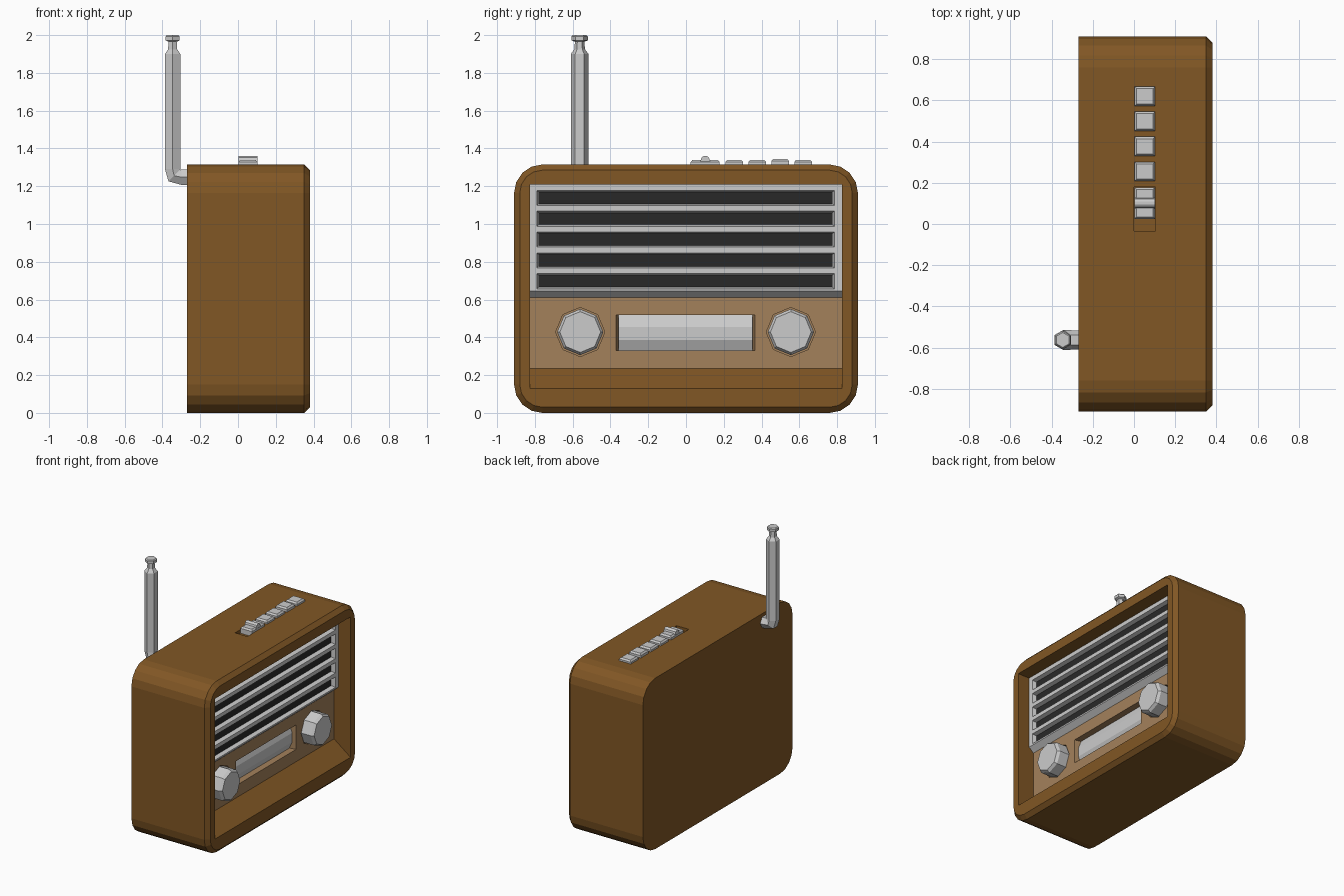
import bpy, bmesh
from math import sin, cos, pi, radians

if "Cube" in bpy.data.objects:
    bpy.data.objects.remove(bpy.data.objects["Cube"])


def material(name, rgb):
    m = bpy.data.materials.new(name)
    m.diffuse_color = (*rgb, 1)
    m.use_nodes = True
    m.node_tree.nodes["Principled BSDF"].inputs["Base Color"].default_value = m.diffuse_color
    return m


WOOD = material("wood", (0.22, 0.095, 0.018))
TAN = material("tan_panel", (0.37, 0.22, 0.105))
DARK = material("dark_slot", (0.022, 0.022, 0.022))


def loft(name, rings, mat=None):
    """Skin a list of equal-length point rings and cap both ends."""
    bm = bmesh.new()
    loops = [[bm.verts.new(p) for p in r] for r in rings]
    n = len(loops[0])
    for a, b in zip(loops, loops[1:]):
        for i in range(n):
            j = (i + 1) % n
            bm.faces.new((a[i], a[j], b[j], b[i]))
    bm.faces.new(loops[0][::-1])
    bm.faces.new(loops[-1])
    bmesh.ops.recalc_face_normals(bm, faces=bm.faces)
    me = bpy.data.meshes.new(name)
    bm.to_mesh(me)
    bm.free()
    ob = bpy.data.objects.new(name, me)
    bpy.context.collection.objects.link(ob)
    if mat:
        me.materials.append(mat)
    return ob


def rect_x(x, y0, y1, z0, z1):
    return [(x, y0, z0), (x, y1, z0), (x, y1, z1), (x, y0, z1)]


def rect_z(z, x0, x1, y0, y1):
    return [(x0, y0, z), (x1, y0, z), (x1, y1, z), (x0, y1, z)]


def extrude_y(name, profile, y0, y1, mat=None):
    return loft(name, [[(x, y, z) for x, z in profile] for y in (y0, y1)], mat)


def octagon(x, y, z, r):
    return [(x, y + r * cos(i * pi / 4), z + r * sin(i * pi / 4)) for i in range(8)]


def cut(ob, cutter):
    mod = ob.modifiers.new("cut", "BOOLEAN")
    mod.operation = "DIFFERENCE"
    mod.solver = "EXACT"
    mod.object = cutter
    bpy.context.view_layer.objects.active = ob
    bpy.ops.object.modifier_apply(modifier=mod.name)
    bpy.data.objects.remove(cutter)


def rounded(x, inset, seg=4):
    """Rounded cabinet outline at depth x."""
    r, pts = 0.15 - inset, []
    for k, (cy, cz) in enumerate([(0.76, 1.165), (-0.76, 1.165), (-0.76, 0.15), (0.76, 0.15)]):
        for i in range(seg + 1):
            a = (k + i / seg) * pi / 2
            pts.append((x, cy + r * cos(a), cz + r * sin(a)))
    return pts


# Cabinet with chamfered front rim, sloped-floor recess and switch slot
cabinet = loft("cabinet", [rounded(-0.27, 0), rounded(0.35, 0), rounded(0.38, 0.03)], WOOD)
cut(cabinet, extrude_y("recess_cutter", [(0.15, 0.235), (0.24, 0.235), (0.38, 0.13), (0.5, 0.04),
                                         (0.5, 1.21), (0.15, 1.21)], -0.825, 0.825))
cut(cabinet, loft("slot_cutter", [rect_z(1.29, 0, 0.105, -0.035, 0.18),
                                  rect_z(1.4, 0, 0.105, -0.035, 0.18)]))

# Tan front panel with dial window and knob sockets
panel = loft("front_panel", [rect_x(0.15, -0.825, 0.825, 0.235, 1.21),
                             rect_x(0.24, -0.825, 0.825, 0.235, 1.21)], TAN)
cut(panel, loft("window_cutter", [rect_x(0.17, -0.355, 0.35, 0.33, 0.518),
                                  rect_x(0.24, -0.37, 0.365, 0.33, 0.518),
                                  rect_x(0.3, -0.37, 0.365, 0.33, 0.518)]))
KNOBS = (("left", -0.56), ("right", 0.555))
for side, y in KNOBS:
    cut(panel, loft("socket_cutter", [octagon(0.215, y, 0.428, 0.13), octagon(0.3, y, 0.428, 0.13)]))

# Dial drum and knobs
extrude_y("dial_drum", [(0.16, 0.33), (0.19, 0.33), (0.215, 0.385), (0.215, 0.455),
                        (0.19, 0.518), (0.16, 0.518)], -0.357, 0.352)
for side, y in KNOBS:
    loft(side + "_knob", [octagon(x, y, 0.428, r) for x, r in
                          ((0.205, 0.122), (0.315, 0.122), (0.335, 0.108))])

# Speaker grille with five slots
grille = extrude_y("grille", [(0.22, 0.61), (0.24, 0.61), (0.28, 0.645), (0.28, 1.21), (0.22, 1.21)],
                   -0.825, 0.825)
for i in range(5):
    z = 0.697 + i * 0.1103
    cut(grille, loft("grille_cutter", [rect_x(0.245, -0.78, 0.775, z - 0.03, z + 0.03),
                                       rect_x(0.28, -0.79, 0.785, z - 0.04, z + 0.04),
                                       rect_x(0.32, -0.79, 0.785, z - 0.04, z + 0.04)]))
    loft(f"grille_slot_{i + 1}", [rect_x(0.235, -0.778, 0.773, z - 0.031, z + 0.031),
                                  rect_x(0.25, -0.778, 0.773, z - 0.031, z + 0.031)], DARK)


# Top buttons and sliding switch
def key(name, y0, y1, top):
    loft(name, [rect_z(1.28, 0.003, 0.102, y0, y1), rect_z(top - 0.012, 0.003, 0.102, y0, y1),
                rect_z(top, 0.013, 0.092, y0 + 0.01, y1 - 0.01)])


for i, top in enumerate((1.34, 1.34, 1.345, 1.34)):
    y = 0.255 + i * 0.1217
    key(f"button_{i + 1}", y - 0.047, y + 0.047, top)
key("switch", 0.025, 0.178, 1.34)
ridge = [(0.075, 1.33), (0.083, 1.353), (0.095, 1.361), (0.109, 1.361), (0.121, 1.353), (0.129, 1.33)]
loft("switch_ridge", [[(x, y, z) for y, z in ridge] for x in (0.003, 0.102)])


# Bent six-sided antenna: x, z, tilt of ring, radius
def hexagon(x, z, tilt, r):
    t = radians(tilt)
    out = []
    for i in range(6):
        a = i * pi / 3
        u = r * sin(a)
        out.append((x + u * cos(t), -0.563 + r * cos(a), z + u * sin(t)))
    return out


AX = -0.346
loft("antenna", [hexagon(*p) for p in (
    (-0.255, 1.248, 90, 0.047), (-0.30, 1.248, 90, 0.047), (-0.338, 1.256, 45, 0.049),
    (AX, 1.29, 0, 0.047), (AX, 1.9, 0, 0.047), (AX, 1.925, 0, 0.028), (AX, 1.965, 0, 0.025),
    (AX, 1.972, 0, 0.043), (AX, 1.993, 0, 0.043), (AX, 2.0, 0, 0.036))])
